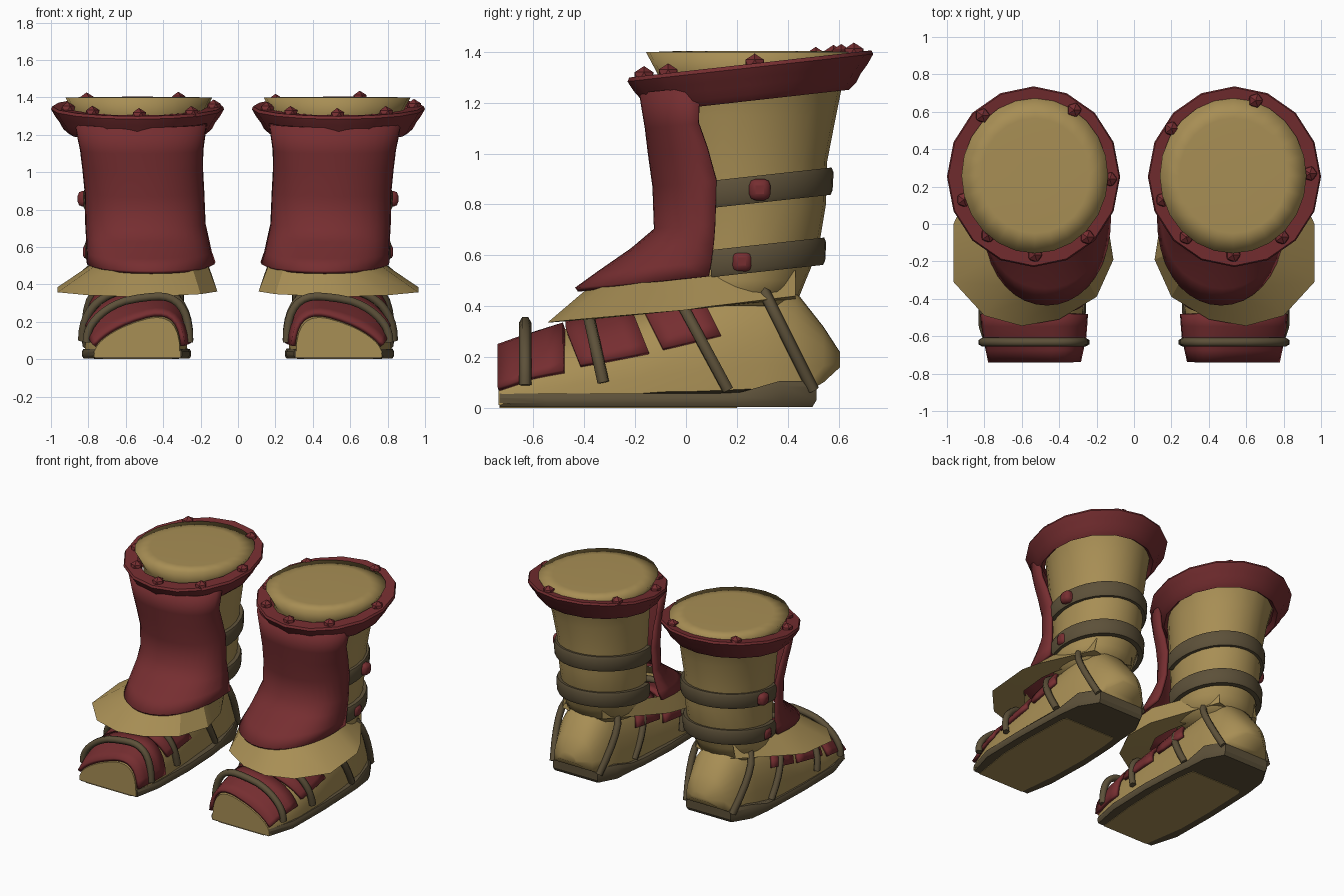
import bpy, bmesh, math
from mathutils import Vector

if "Cube" in bpy.data.objects:
    bpy.data.objects.remove(bpy.data.objects["Cube"])

def material(name, rgb):
    m = bpy.data.materials.new(name)
    m.diffuse_color = (*rgb, 1)
    m.use_nodes = True
    m.node_tree.nodes["Principled BSDF"].inputs["Base Color"].default_value = m.diffuse_color
    return m

RED = material("dark_red", (0.18, 0.027, 0.03))
TAN = material("tan_leather", (0.39, 0.272, 0.09))
BROWN = material("brown_strap", (0.108, 0.081, 0.041))

def finish(ob, mat, thick=0, mirror=True, angle=40):
    ob.data.materials.clear()
    ob.data.materials.append(mat)
    bpy.ops.object.select_all(action='DESELECT')
    bpy.context.view_layer.objects.active = ob
    ob.select_set(True)
    bpy.ops.object.shade_smooth_by_angle(angle=math.radians(angle))
    if thick:
        s = ob.modifiers.new("thickness", 'SOLIDIFY')
        s.thickness, s.offset = thick, 0
    if mirror:
        ob.modifiers.new("other_boot", 'MIRROR')
    return ob

def loft(name, rings, mat, closed=True, caps=True, **kw):
    """Skin a list of equally long point rings."""
    bm = bmesh.new()
    rows = [[bm.verts.new(p) for p in r] for r in rings]
    n = len(rows[0])
    for a, b in zip(rows, rows[1:]):
        for i in range(n if closed else n - 1):
            j = (i + 1) % n
            bm.faces.new((a[i], a[j], b[j], b[i]))
    if closed and caps:
        bm.faces.new(rows[0])
        bm.faces.new(rows[-1])
    bmesh.ops.recalc_face_normals(bm, faces=bm.faces)
    me = bpy.data.meshes.new(name)
    bm.to_mesh(me)
    bm.free()
    ob = bpy.data.objects.new(name, me)
    bpy.context.collection.objects.link(ob)
    return finish(ob, mat, **kw)

def ellipse(cx, cy, rx, ry, z, n=24, slope=0):
    return [(cx + rx * math.cos(t), cy + ry * math.sin(t), z + slope * ry * math.sin(t))
            for t in (2 * math.pi * i / n for i in range(n))]

# Leg tube with a gently domed top: (z, front y, back y, centre x, half width)
LEG = [(0.40, -0.06, 0.43, 0.53, 0.24), (0.50, -0.07, 0.47, 0.52, 0.265),
       (0.62, -0.08, 0.52, 0.51, 0.275), (0.80, -0.09, 0.55, 0.51, 0.285),
       (0.97, -0.10, 0.555, 0.515, 0.295), (1.15, -0.11, 0.59, 0.52, 0.315),
       (1.30, -0.105, 0.62, 0.53, 0.34), (1.398, -0.157, 0.672, 0.53, 0.392),
       (1.402, -0.05, 0.565, 0.53, 0.29), (1.403, 0.15, 0.365, 0.53, 0.10)]
loft("leg", [ellipse(c, (a + b) / 2, r, (b - a) / 2, z) for z, a, b, c, r in LEG], TAN, angle=170)

# Tilted flaring cuff: (radius scale, height offset)
CUFF = [(0.74, -0.12), (0.80, -0.145), (0.86, -0.12), (0.90, -0.085), (0.95, -0.055),
        (1.0, -0.015), (0.985, 0.0), (0.80, -0.005)]
loft("cuff", [ellipse(0.537, 0.253, 0.463 * r, 0.483 * r, 1.352 + d, 16, 0.112)
              for r, d in CUFF], RED, caps=False)

# Shin guard, open at the back: (front y, back edge y, centre x, half width, front z)
GUARD = [(-0.43, 0.09, 0.465, 0.335, 0.465), (-0.34, 0.10, 0.475, 0.325, 0.53),
         (-0.21, 0.11, 0.485, 0.318, 0.62), (-0.117, 0.115, 0.495, 0.312, 0.70),
         (-0.122, 0.12, 0.50, 0.31, 0.87), (-0.14, 0.085, 0.51, 0.313, 1.0),
         (-0.152, 0.05, 0.515, 0.32, 1.10), (-0.175, 0.055, 0.52, 0.345, 1.24)]
def guard_ring(yf, ye, cx, rx, z, n=18):
    ring = []
    for i in range(n + 1):
        t = math.pi * i / n
        d = (ye - yf) * max(math.sin(t), 0) ** 0.8
        ring.append((cx + rx * math.cos(t), ye - d, z + 0.1 * (ye - d - yf)))
    return ring
loft("shin_guard", [guard_ring(*g) for g in GUARD], RED, closed=False, thick=0.02, angle=75)

# Flared ankle skirt: flat underside, outer rim and inner rim
OUTER = [(0.70, 0.43, 0.44), (0.92, 0.10, 0.40), (0.965, 0, 0.385), (0.965, -0.31, 0.358),
         (0.80, -0.49, 0.342), (0.60, -0.545, 0.335), (0.40, -0.51, 0.338), (0.20, -0.39, 0.348),
         (0.11, -0.19, 0.362), (0.14, 0, 0.385), (0.38, 0.43, 0.44)]
INNER = [(0.68, 0.43, 0.54), (0.78, 0.10, 0.52), (0.78, 0, 0.51), (0.77, -0.17, 0.495),
         (0.68, -0.33, 0.475), (0.55, -0.39, 0.467), (0.40, -0.39, 0.467), (0.24, -0.32, 0.475),
         (0.16, -0.17, 0.495), (0.16, 0, 0.51), (0.38, 0.43, 0.54)]
UNDER = [(0.54 + (x - 0.54) * 0.6, y if y > 0 else y * 0.6, 0.385 + 0.1 * (y if y > 0 else y * 0.6))
         for x, y, z in OUTER]
loft("ankle_skirt", [UNDER, OUTER, INNER], TAN, closed=False, angle=30)

# Foot: (y, inner x, outer x, bottom z, top z)
FOOT = [(-0.737, 0.31, 0.77, 0.012, 0.20), (-0.6, 0.28, 0.80, 0.02, 0.26),
        (-0.45, 0.27, 0.82, 0.02, 0.31), (-0.2, 0.28, 0.815, 0.02, 0.38),
        (0.05, 0.295, 0.805, 0.02, 0.46), (0.3, 0.315, 0.78, 0.03, 0.52),
        (0.43, 0.33, 0.745, 0.04, 0.46), (0.54, 0.38, 0.69, 0.10, 0.32),
        (0.605, 0.47, 0.60, 0.16, 0.22)]
def foot_arc(y, grow=0.0, t0=0.0, t1=0.0, shear=0.0, n=16):
    for a, b in zip(FOOT, FOOT[1:]):
        if y <= b[0]:
            break
    f = (y - a[0]) / (b[0] - a[0])
    x0, x1, lo, hi = (p + (q - p) * f for p, q in zip(a[1:], b[1:]))
    skew = max(0, 0.1 - y) * 0.3 + max(0, -0.6 - y) * 1.2
    pts = []
    for i in range(n + 1):
        t = t0 + (math.pi - t0 - t1) * i / n
        u = math.cos(t)
        u = math.copysign(abs(u) ** 0.8, u)
        h = (hi - lo + grow) * max(math.sin(t), 0) ** 0.75 * (1 - skew * u)
        pts.append(((x0 + x1) / 2 + ((x1 - x0) / 2 + grow) * u,
                    y + shear * max(hi - lo - h, 0), lo + h))
    return pts
loft("foot", [foot_arc(r[0]) for r in FOOT], TAN, angle=60)

# Red wraps over the foot: (start y, end y, outer and inner edge angles, slant, offset)
for i, (ya, yb, t0, t1, sh, g) in enumerate([
        (-0.736, -0.48, 0.4, 0.12, 0, 0.016), (-0.47, -0.21, 0.5, 0.4, 0.4, 0.016),
        (-0.17, 0.05, 0.52, 0.5, 0.5, 0.016)]):
    loft(f"foot_wrap_{i + 1}", [foot_arc(ya + (yb - ya) * k / 4, g, t0, t1, sh)
                                for k in range(5)], RED, closed=False, thick=0.024)

# Sole with raised heel edge, and a lighter tread plate
SOLE = [(0.30, -0.733), (0.26, -0.55), (0.25, -0.2), (0.265, 0.1), (0.28, 0.22), (0.29, 0.38),
        (0.36, 0.512), (0.72, 0.512), (0.80, 0.38), (0.82, 0.22), (0.825, 0.1), (0.835, -0.2),
        (0.83, -0.55), (0.77, -0.733)]
def sole_ring(s, z, lift=0):
    return [(0.545 + (x - 0.545) * s, y if y < -0.7 else y * s,
             z + lift * min(max((y - 0.2) / 0.18, 0), 1)) for x, y in SOLE]
loft("sole", [sole_ring(0.97, 0.004), sole_ring(1.0, 0.02, 0.01), sole_ring(1.0, 0.04, 0.045),
              sole_ring(0.97, 0.056, 0.05)], BROWN, angle=30)
loft("tread_plate", [[(x, min(y, 0.2), z) for x, y, _ in sole_ring(0.78, 0)]
                     for z in (0, 0.005)], TAN, angle=30)

# Leg straps round the back: (centre z, half width x, back y)
for i, (z, rx, yb) in enumerate([(0.86, 0.316, 0.576), (0.588, 0.306, 0.547)]):
    rings = []
    for dr, dz in [(-0.04, -0.052), (-0.008, -0.052), (0, -0.035), (0.004, 0.035),
                   (-0.004, 0.055), (-0.04, 0.055)]:
        ring = []
        for k in range(25):
            t = math.radians(-22 + 224 * k / 24)
            y = 0.22 + (yb - 0.22 + dr) * math.sin(t)
            ring.append((0.51 + (rx + dr) * math.cos(t), y, z + dz + 0.11 * (y - 0.3)))
        rings.append(ring)
    loft(f"leg_strap_{i + 1}", rings, BROWN, closed=False)

# Thin foot straps: (bottom y, z), (top y, z), centre x, half width, skew, narrowing at the bottom
for i, ((y0, z0), (y1, z1), cx, rx, sk, nar) in enumerate([
        ((-0.632, 0.09), (-0.632, 0.325), 0.535, 0.275, 0.3, 0),
        ((-0.325, 0.10), (-0.385, 0.375), 0.547, 0.285, 0.12, 0),
        ((0.165, 0.07), (-0.04, 0.45), 0.555, 0.275, 0, 0.08),
        ((0.50, 0.07), (0.25, 0.57), 0.54, 0.265, 0, 0.3)]):
    cu = bpy.data.curves.new("path", 'CURVE')
    cu.dimensions, cu.bevel_depth, cu.bevel_resolution, cu.use_fill_caps = '3D', 0.024, 1, True
    sp = cu.splines.new('POLY')
    sp.points.add(20)
    for k, p in enumerate(sp.points):
        t = math.pi * k / 20
        u, s = math.cos(t), max(math.sin(t), 0) ** 0.85
        s *= 1 - sk * u
        w = rx * (1 - nar * max(0, 1 - 1.6 * s))
        p.co = (cx + w * math.copysign(abs(u) ** 0.75, u), y0 + (y1 - y0) * s,
                z0 + (z1 - z0) * s, 1)
    tmp = bpy.data.objects.new("path", cu)
    bpy.context.collection.objects.link(tmp)
    me = bpy.data.meshes.new_from_object(tmp.evaluated_get(bpy.context.evaluated_depsgraph_get()))
    bpy.data.objects.remove(tmp)
    ob = bpy.data.objects.new(f"foot_strap_{i + 1}", me)
    bpy.context.collection.objects.link(ob)
    finish(ob, BROWN, angle=70)

# Studs: rounded blocks on the straps, small faceted ones on the cuff
def stud(name, loc, size, mirror):
    if mirror:
        bpy.ops.mesh.primitive_cube_add(size=size * 2)
    else:
        bpy.ops.mesh.primitive_ico_sphere_add(subdivisions=1, radius=size)
    ob = bpy.context.object
    ob.name = name
    for v in ob.data.vertices:
        v.co += Vector(loc)
    finish(ob, RED, mirror=mirror, angle=50 if mirror else 20)
    if mirror:
        b = ob.modifiers.new("rounding", 'BEVEL')
        b.width, b.segments = size * 0.6, 2

stud("upper_strap_stud", (0.815, 0.29, 0.858), 0.042, True)
stud("lower_strap_stud", (0.79, 0.22, 0.575), 0.040, True)
CUFF_STUDS = [(-0.81, 0.58), (-0.32, 0.61), (-0.13, 0.24), (-0.91, 0.13), (-0.78, -0.06),
              (-0.53, -0.165), (-0.25, -0.07), (0.20, 0.51), (0.65, 0.66), (0.155, 0.13),
              (0.28, -0.07), (0.53, -0.165), (0.79, -0.07), (0.94, 0.27)]
for x, y in CUFF_STUDS:
    stud("cuff_stud", (x, y, 1.347 + 0.112 * (y - 0.25)), 0.043, False)
